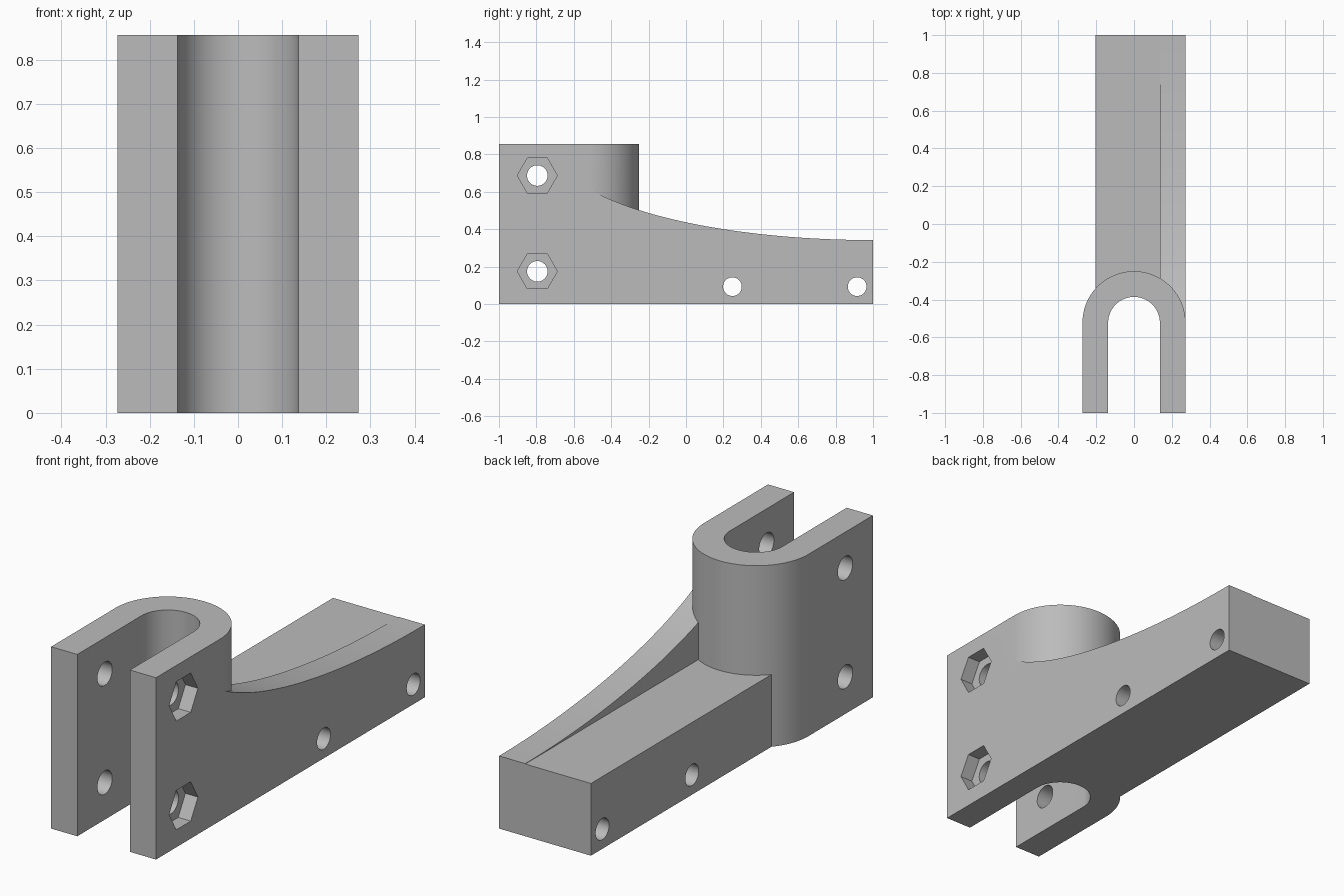
import bpy
import bmesh
import math
from mathutils import Vector

cube = bpy.data.objects.get("Cube")
if cube:
    bpy.data.objects.remove(cube, do_unlink=True)

gray = bpy.data.materials.new("plain gray")
gray.use_nodes = True
gray.diffuse_color = (0.5, 0.5, 0.5, 1)
gray.node_tree.nodes["Principled BSDF"].inputs["Base Color"].default_value = (0.5, 0.5, 0.5, 1)

# Main dimensions
OUTER, INNER = 0.273, 0.137
ARC_Y, FRONT, BACK = -0.523, -1.0, 1.0
HEIGHT, BAR_TOP, BAR_LEFT = 0.856, 0.34, -0.205


def prism(name, points, offset):
    """Extrude a closed 3D outline along an offset vector."""
    bm = bmesh.new()
    face = bm.faces.new([bm.verts.new(p) for p in points])
    moved = bmesh.ops.extrude_face_region(bm, geom=[face])["geom"]
    verts = [v for v in moved if isinstance(v, bmesh.types.BMVert)]
    bmesh.ops.translate(bm, verts=verts, vec=Vector(offset))
    bmesh.ops.recalc_face_normals(bm, faces=bm.faces)
    mesh = bpy.data.meshes.new(name)
    bm.to_mesh(mesh)
    bm.free()
    mesh.materials.append(gray)
    obj = bpy.data.objects.new(name, mesh)
    bpy.context.collection.objects.link(obj)
    return obj


def arch(radius, front, z, steps=48):
    """Plan outline: straight sides closed by a half circle at the back."""
    pts = [(radius, front, z)]
    for i in range(steps + 1):
        a = math.pi * i / steps
        pts.append((radius * math.cos(a), ARC_Y + radius * math.sin(a), z))
    return pts + [(-radius, front, z)]


def round_cutter(name, y, z, radius, x0, x1, sides=40):
    """Prism along x with a corner pointing along y."""
    angles = [2 * math.pi * i / sides for i in range(sides)]
    pts = [(x0, y + radius * math.cos(a), z + radius * math.sin(a)) for a in angles]
    return prism(name, pts, (x1 - x0, 0, 0))


def combine(target, tool, operation):
    mod = target.modifiers.new(tool.name, "BOOLEAN")
    mod.operation = operation
    mod.solver = "EXACT"
    mod.object = tool
    bpy.context.view_layer.objects.active = target
    bpy.ops.object.modifier_apply(modifier=mod.name)
    bpy.data.objects.remove(tool, do_unlink=True)


# Rounded clamp block
bracket = prism("clamp_bracket", arch(OUTER, FRONT, 0), (0, 0, HEIGHT))

# Rear bar
bar = prism("rear_bar", [(BAR_LEFT, ARC_Y, 0), (OUTER, ARC_Y, 0),
                         (OUTER, BACK, 0), (BAR_LEFT, BACK, 0)], (0, 0, BAR_TOP))
combine(bracket, bar, "UNION")

# Curved stiffening web along the left edge
web_pts = [(INNER, BACK, 0.2), (INNER, ARC_Y, 0.2)]
for i in range(41):
    y = ARC_Y + (BACK - ARC_Y) * i / 40
    rise = 0.497 * (1 - math.sqrt(1 - ((BACK - y) / 1.7) ** 2))
    web_pts.append((INNER, y, BAR_TOP + 0.002 + rise))
combine(bracket, prism("curved_web", web_pts, (OUTER - INNER, 0, 0)), "UNION")

# Slot through the clamp
combine(bracket, prism("slot", arch(INNER, FRONT - 0.1, -0.1), (0, 0, HEIGHT + 0.2)), "DIFFERENCE")

# Clamp bolt holes with hexagonal nut pockets
for z in (0.175, 0.687):
    combine(bracket, round_cutter("bolt_hole", -0.795, z, 0.055, -0.4, 0.4), "DIFFERENCE")
    combine(bracket, round_cutter("nut_pocket", -0.795, z, 0.107, OUTER - 0.065, 0.4, 6), "DIFFERENCE")

# Bar mounting holes
for y in (0.248, 0.915):
    combine(bracket, round_cutter("mount_hole", y, 0.093, 0.05, -0.4, 0.4), "DIFFERENCE")

bpy.ops.object.select_all(action="DESELECT")
bracket.select_set(True)
bpy.context.view_layer.objects.active = bracket
bpy.ops.object.shade_smooth_by_angle(angle=math.radians(25))
